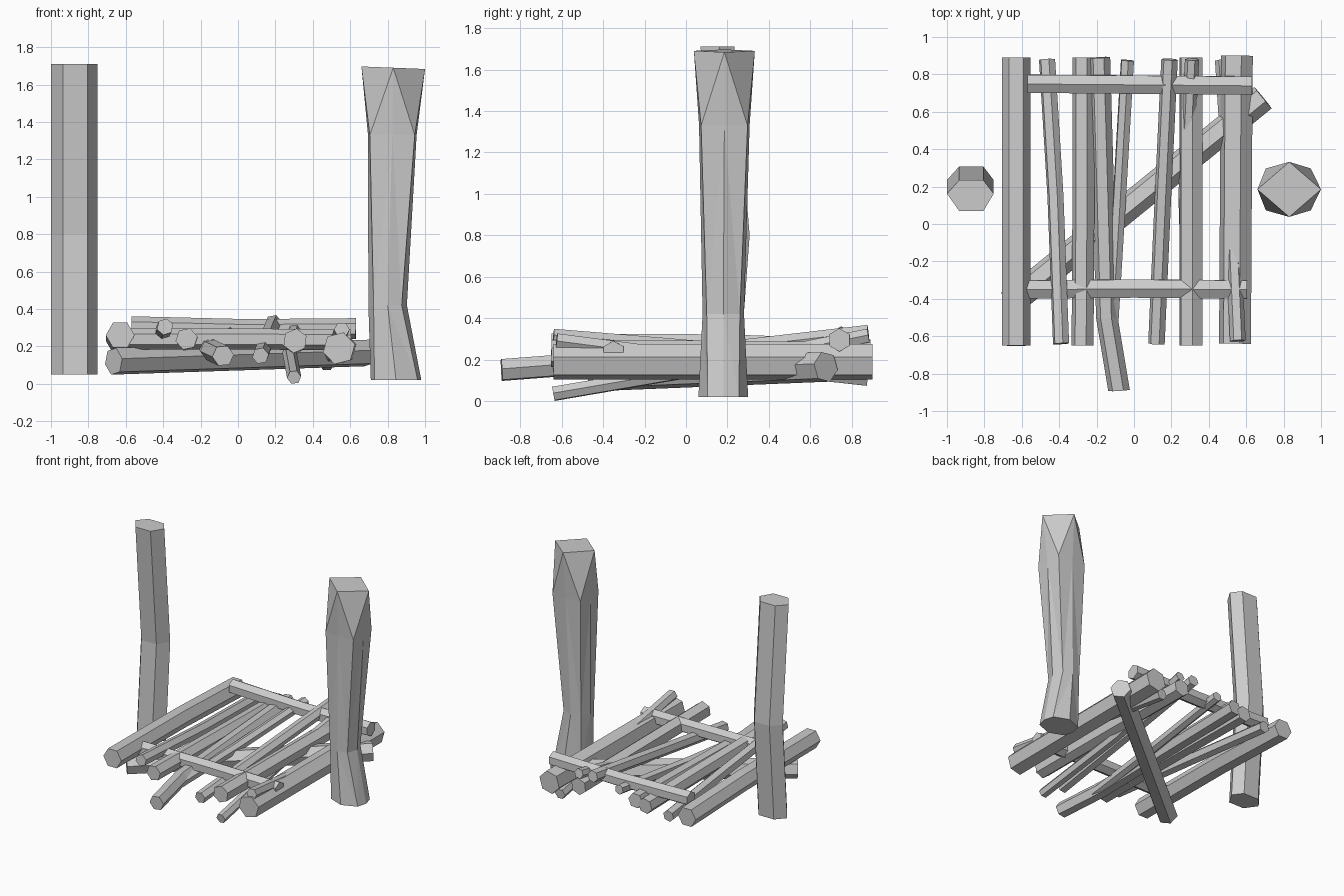
import bpy, bmesh, math
from mathutils import Vector

if "Cube" in bpy.data.objects:
    bpy.data.objects.remove(bpy.data.objects["Cube"])


def finish(bm, name):
    bmesh.ops.recalc_face_normals(bm, faces=bm.faces)
    me = bpy.data.meshes.new(name)
    bm.to_mesh(me)
    bm.free()
    ob = bpy.data.objects.new(name, me)
    bpy.context.collection.objects.link(ob)
    return ob


def skin(rings, name, fan=False):
    """Closed low-poly trunk through rings of equal vertex count."""
    bm = bmesh.new()
    vs = [[bm.verts.new(p) for p in r] for r in rings]
    n = len(vs[0])
    for lo, hi in zip(vs, vs[1:]):
        for k in range(n):
            j = (k + 1) % n
            if not fan:
                bm.faces.new((lo[k], lo[j], hi[j], hi[k]))
            elif k % 2 == 0:
                bm.faces.new((lo[k], lo[j], hi[k]))
                bm.faces.new((lo[j], hi[j], hi[k]))
            else:
                bm.faces.new((lo[k], lo[j], hi[j]))
                bm.faces.new((lo[k], hi[j], hi[k]))
    bm.faces.new(vs[0])
    bm.faces.new(vs[-1])
    return finish(bm, name)


def log(name, pts, r, twist=0.0, sides=6):
    """Log through path points, rings square to its overall direction."""
    pts = [Vector(p) for p in pts]
    d = (pts[-1] - pts[0]).normalized()
    u = d.cross(Vector((0, 0, 1))).normalized()
    v = u.cross(d)
    rings = []
    for p in pts:
        rings.append([p + r * (math.cos(a) * u + math.sin(a) * v) for a in
                      (twist + math.tau * k / sides for k in range(sides))])
    return skin(rings, name)


# left post: bent hexagonal trunk
def hexa(cy, z):
    shape = [(-.125, .01), (-.06, -.082), (.07, -.082), (.125, .01), (.07, .082), (-.06, .082)]
    return [(-.875 + x, cy + y, z) for x, y in shape]


skin([hexa(.17, .05), hexa(.225, .8), hexa(.152, 1.71)], "left_post")


# right post: flaring trunk, faceted head (axis and diagonal half-widths)
def octa(cx, cy, z, ax, ay, dx, dy, tilt=0):
    s = [(ax, 0), (dx, dy), (0, ay), (-dx, dy), (-ax, 0), (-dx, -dy), (0, -ay), (dx, -dy)]
    return [(cx + x, cy + y, z + tilt * x) for x, y in s]


skin([octa(.845, .18, .02, .135, .12, .115, .075),
      octa(.8, .18, .42, .103, .1, .075, .08),
      octa(.825, .185, 1.33, .13, .122, .12, .112),
      octa(.83, .185, 1.69, .17, .147, .085, .0735, -.04)], "right_post", fan=True)

# cross bars and diagonal brace
log("back_cross_bar", [(-.57, .75, .305), (.05, .745, .29), (.63, .74, .295)], .056, .5)
log("front_cross_bar", [(-.6, -.35, .24), (0, -.345, .24), (.605, -.35, .235)], .056, .5)
log("diagonal_brace", [(-.665, -.425, .12), (.69, .675, .165)], .075, .2)

# floor logs, front end to back end
floor = [
    ([(-.63, -.65, .26), (-.63, .2, .255), (-.63, .89, .23)], .077, 0),
    ([(-.39, -.64, .305), (-.42, .15, .24), (-.465, .88, .19)], .045, .3),
    ([(-.275, -.65, .24), (-.27, .2, .23), (-.27, .89, .22)], .06, .2),
    ([(-.08, -.89, .15), (-.145, -.5, .18), (-.185, .89, .24)], .058, .1),
    ([(-.125, -.64, .16), (-.08, .1, .21), (-.035, .875, .28)], .038, .4),
    ([(.12, -.64, .15), (.155, .15, .24), (.19, .88, .325)], .045, .2),
    ([(.305, -.65, .23), (.305, .2, .225), (.305, .89, .22)], .066, .4),
    ([(.3, -.64, .035), (.275, .15, .17), (.31, .88, .315)], .038, .1),
    ([(.555, -.625, .29), (.52, .15, .19), (.475, .875, .11)], .042, 0),
    ([(.54, -.64, .19), (.545, .2, .19), (.55, .9, .19)], .088, .25),
]
for i, (pts, r, t) in enumerate(floor):
    log(f"floor_log_{i + 1}", pts, r, t)
